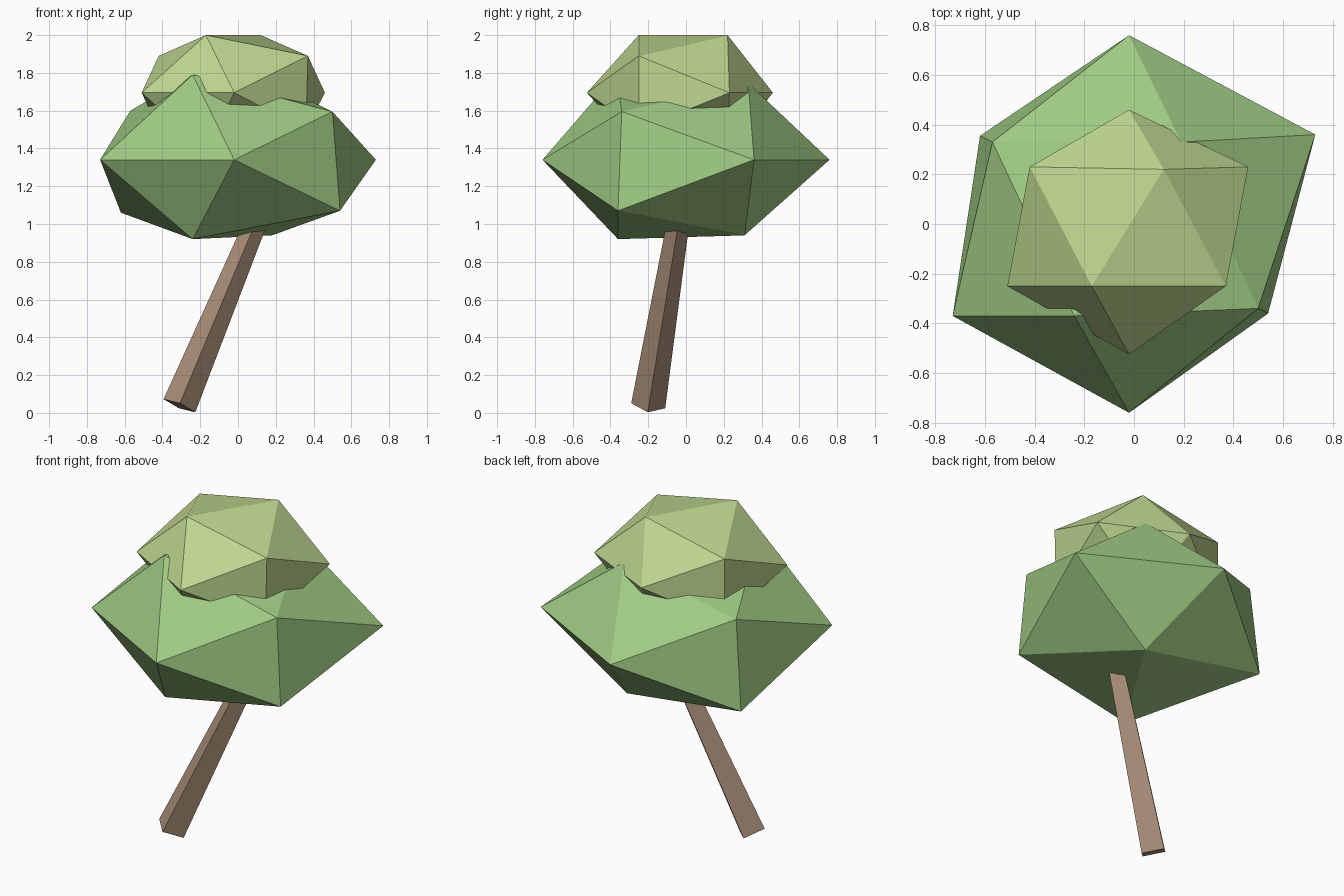
import bpy, bmesh
from mathutils import Vector

if "Cube" in bpy.data.objects:
    bpy.data.objects.remove(bpy.data.objects["Cube"])


def finish(name, bm, color):
    bmesh.ops.recalc_face_normals(bm, faces=bm.faces[:])
    me = bpy.data.meshes.new(name)
    bm.to_mesh(me)
    bm.free()
    ob = bpy.data.objects.new(name, me)
    bpy.context.collection.objects.link(ob)
    mat = bpy.data.materials.new(name + "_color")
    mat.diffuse_color = (*color, 1)
    mat.use_nodes = True
    mat.node_tree.nodes["Principled BSDF"].inputs["Base Color"].default_value = mat.diffuse_color
    me.materials.append(mat)
    return ob


def leaf_ball(name, front, back, front_ring, back_ring, color):
    """Uneven icosahedron: poles along y, two rings of five between them."""
    bm = bmesh.new()
    f, b = bm.verts.new(front), bm.verts.new(back)
    p = [bm.verts.new(v) for v in front_ring]
    q = [bm.verts.new(v) for v in back_ring]
    for i in range(5):
        j = (i + 1) % 5
        for tri in ((f, p[i], p[j]), (b, q[j], q[i]),
                    (p[i], q[i], p[j]), (p[j], q[i], q[j])):
            bm.faces.new(tri)
    return finish(name, bm, color)


# Large lower foliage; rings run counter-clockwise seen from the front
leaf_ball("lower_foliage", (-0.02, -0.76, 1.34), (-0.02, 0.76, 1.34),
          [(-0.73, -0.37, 1.34), (-0.24, -0.36, 0.92), (0.54, -0.36, 1.07),
           (0.50, -0.34, 1.595), (-0.24, -0.37, 1.79)],
          [(-0.62, 0.355, 1.06), (0.18, 0.31, 0.94), (0.73, 0.36, 1.34),
           (0.19, 0.33, 1.745), (-0.57, 0.33, 1.60)],
          (0.35, 0.60, 0.23))

# Small upper foliage
leaf_ball("upper_foliage", (-0.02, -0.525, 1.695), (-0.02, 0.46, 1.695),
          [(-0.51, -0.25, 1.695), (-0.17, -0.25, 1.39), (0.36, -0.25, 1.50),
           (0.37, -0.25, 1.89), (-0.17, -0.25, 2.0)],
          [(-0.42, 0.23, 1.50), (0.12, 0.22, 1.39), (0.46, 0.23, 1.695),
           (0.12, 0.22, 2.0), (-0.42, 0.23, 1.89)],
          (0.52, 0.68, 0.28))

# Leaning four-sided tapered trunk
start, end = Vector((-0.31, -0.20, 0.038)), Vector((0.15, -0.02, 1.14))
axis = end - start
bm = bmesh.new()
bmesh.ops.create_cone(bm, cap_ends=True, segments=4, radius1=0.091,
                      radius2=0.055, depth=axis.length)
turn = Vector((0, 0, 1)).rotation_difference(axis)
for v in bm.verts:
    v.co = turn @ v.co + (start + end) / 2
finish("trunk", bm, (0.40, 0.27, 0.19))
